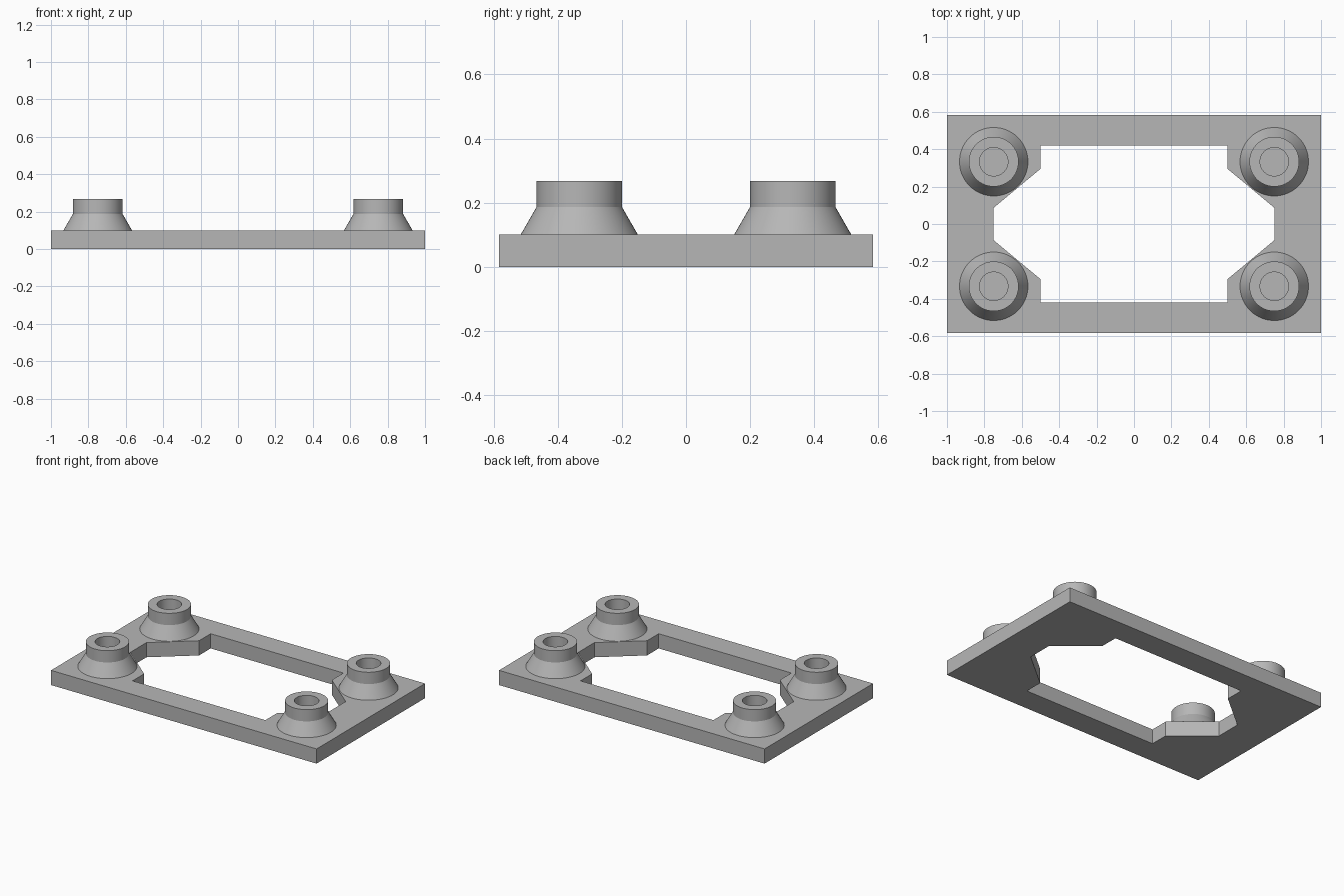
import bpy
import bmesh
from math import radians, tau
from mathutils import Vector

cube = bpy.data.objects.get("Cube")
if cube:
    bpy.data.objects.remove(cube)

PLATE_TOP = 0.10

# Single grey material
grey = bpy.data.materials.new("plain_grey")
grey.use_nodes = True
colour = (0.47, 0.47, 0.47, 1)
grey.diffuse_color = colour
grey.node_tree.nodes["Principled BSDF"].inputs["Base Color"].default_value = colour


def add_object(name, mesh):
    obj = bpy.data.objects.new(name, mesh)
    bpy.context.collection.objects.link(obj)
    return obj


# Base plate: one quarter outline, mirrored both ways and thickened upward
quarter = [(0, 0.42), (0.5, 0.42), (0.5, 0.295), (0.75, 0.087),
           (0.75, 0), (1, 0), (1, 0.583), (0, 0.583)]
bm = bmesh.new()
bm.faces.new([bm.verts.new((x, y, 0)) for x, y in quarter])
plate_mesh = bpy.data.meshes.new("base_plate")
bm.to_mesh(plate_mesh)
bm.free()
plate_mesh.materials.append(grey)
plate = add_object("base_plate", plate_mesh)
mirror = plate.modifiers.new("mirror_quarters", 'MIRROR')
mirror.use_axis = (True, True, False)
solid = plate.modifiers.new("thickness", 'SOLIDIFY')
solid.thickness = PLATE_TOP
solid.offset = 1

# Boss: flared foot, straight collar and blind bore, spun from a profile
profile = [(0.183, PLATE_TOP), (0.133, 0.187), (0.133, 0.267),
           (0.076, 0.267), (0.076, PLATE_TOP)]
bm = bmesh.new()
verts = [bm.verts.new((r, 0, z)) for r, z in profile]
edges = [bm.edges.new(pair) for pair in zip(verts, verts[1:])]
bmesh.ops.spin(bm, geom=verts + edges, cent=Vector(), axis=(0, 0, 1),
               angle=tau, steps=64, use_merge=True)
bmesh.ops.remove_doubles(bm, verts=bm.verts, dist=0.0001)
bmesh.ops.recalc_face_normals(bm, faces=bm.faces)
# The foot must face outward
foot = max(bm.faces, key=lambda f: f.calc_center_median().xy.length)
if foot.normal.dot(foot.calc_center_median()) < 0:
    bmesh.ops.reverse_faces(bm, faces=bm.faces)
boss_mesh = bpy.data.meshes.new("boss")
bm.to_mesh(boss_mesh)
bm.free()
boss_mesh.materials.append(grey)

# One boss at each corner
for end, sy in (("front", -1), ("back", 1)):
    for side, sx in (("right", -1), ("left", 1)):
        boss = add_object(f"{end}_{side}_boss", boss_mesh)
        boss.location = (0.75 * sx, 0.333 * sy, 0)

bpy.ops.object.select_all(action='DESELECT')
boss.select_set(True)
bpy.context.view_layer.objects.active = boss
bpy.ops.object.shade_smooth_by_angle(angle=radians(20))
